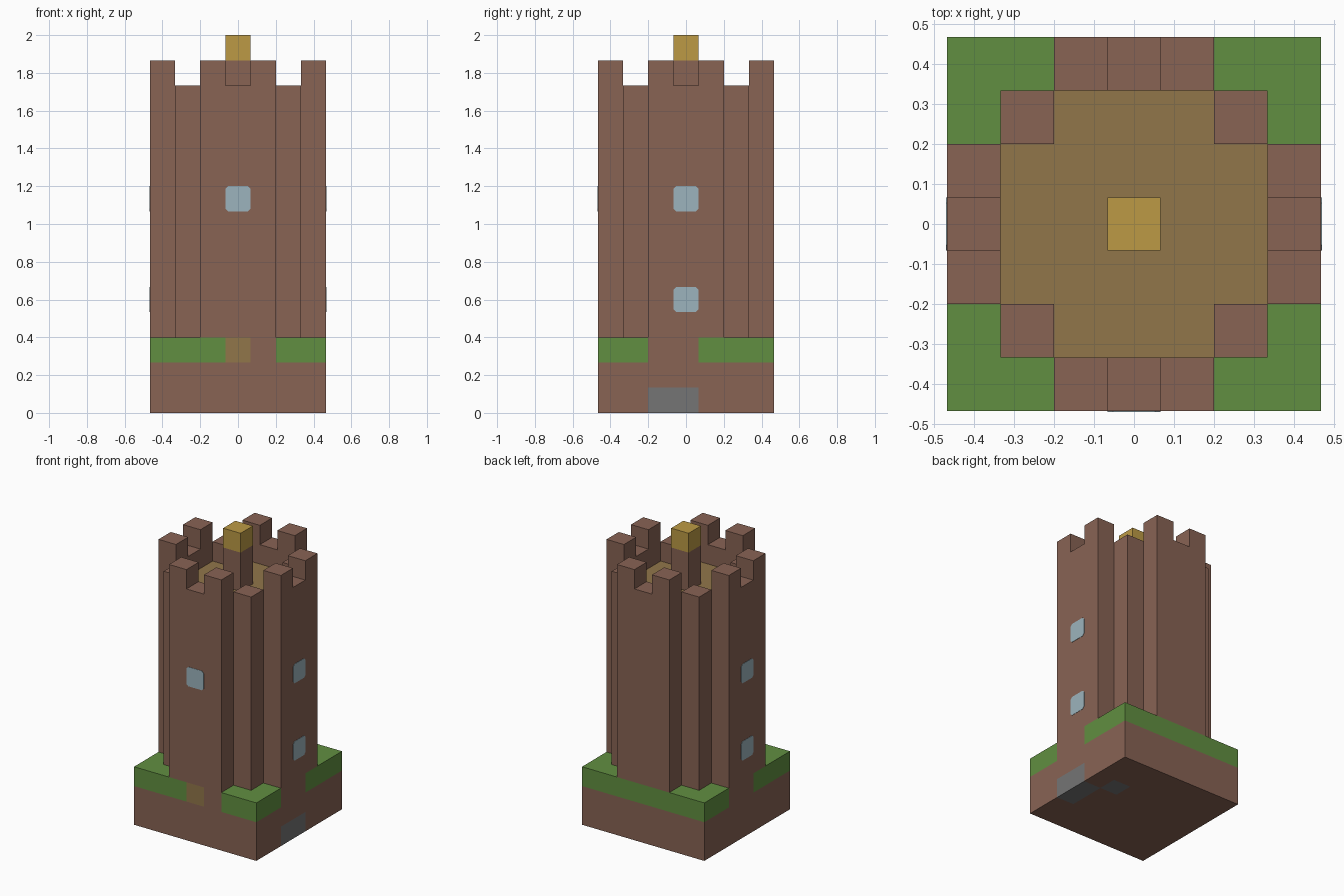
import bpy, bmesh
from math import pi
from mathutils import Matrix, Vector

if "Cube" in bpy.data.objects:
    bpy.data.objects.remove(bpy.data.objects["Cube"])

U = 2 / 15  # one building block


def material(name, rgb):
    lin = [((c / 255 + 0.055) / 1.055) ** 2.4 for c in rgb] + [1]
    m = bpy.data.materials.new(name)
    m.use_nodes = True
    m.diffuse_color = lin
    bsdf = m.node_tree.nodes["Principled BSDF"]
    bsdf.inputs["Base Color"].default_value = lin
    bsdf.inputs["Roughness"].default_value = 0.9
    return m


brick = material("brick_brown", (136, 99, 84))
grass = material("grass_green", (97, 143, 65))
wood = material("wood_tan", (145, 118, 74))
gold = material("gold", (188, 154, 69))
glass = material("window_blue", (156, 180, 189))
stone = material("stone_grey", (117, 117, 117))


def finish(name, bm, mats, turn=0):
    """Scale from block units, turn about z and make the object."""
    bmesh.ops.recalc_face_normals(bm, faces=bm.faces)
    bm.transform(Matrix.Rotation(turn * pi / 2, 4, "Z") @ Matrix.Scale(U, 4))
    me = bpy.data.meshes.new(name)
    bm.to_mesh(me)
    bm.free()
    for m in mats:
        me.materials.append(m)
    ob = bpy.data.objects.new(name, me)
    bpy.context.collection.objects.link(ob)
    return ob


def prism(name, outline, vector, mat, turn=0):
    """Extrude a flat outline along a vector."""
    bm = bmesh.new()
    face = bm.faces.new([bm.verts.new(p) for p in outline])
    new = bmesh.ops.extrude_face_region(bm, geom=[face])["geom"]
    bmesh.ops.translate(bm, vec=vector, verts=[g for g in new if isinstance(g, bmesh.types.BMVert)])
    return finish(name, bm, [mat], turn)


def block(name, x, y, w, d, z0, z1, mat, turn=0):
    """Box centred on x, y."""
    corners = [(x + i * w / 2, y + j * d / 2, z0) for i, j in ((-1, -1), (1, -1), (1, 1), (-1, 1))]
    return prism(name, corners, (0, 0, z1 - z0), mat, turn)


# Ground slab: stacked layers of square cells, coloured by cell
def ground_colour(c):
    x, y, z = c
    if z < 0.1:  # underside
        return 2 if (x > 2.9 and -1.1 < y < 0.1) or (round(x) == 2 and round(y) == 1) else 0
    if z < 1:  # stone step in the right side
        return 2 if x > 3.4 and -1.1 < y < 0.1 else 0
    if z < 2:
        return 0
    if z < 2.9:
        if y < -3.4 and -0.1 < x < 1.1:  # doorway and its jamb
            return 3 if x < 0.5 else 0
        if abs(x) > 3.4 and -1.1 < y * (1 if x > 0 else -1) < 0.1:
            return 0
    return 1


bm = bmesh.new()
bmesh.ops.create_grid(bm, x_segments=7, y_segments=7, size=3.5)
layer = bm.faces[:]
for i in range(3):
    new = bmesh.ops.extrude_face_region(bm, geom=layer)["geom"]
    bmesh.ops.translate(bm, vec=(0, 0, 1), verts=[g for g in new if isinstance(g, bmesh.types.BMVert)])
    layer = [g for g in new if isinstance(g, bmesh.types.BMFace)]
for f in bm.faces:
    f.material_index = ground_colour(f.calc_center_median())
finish("ground_slab", bm, [brick, grass, stone, wood])

# Walls, merlons and corner posts, one set per side
for turn, side in enumerate(("front", "right", "back", "left")):
    block(side + "_wall", 0, -3, 3, 1, 3, 13, brick, turn)
    for x in (-1, 1):
        block(side + "_merlon", x, -3, 1, 1, 13, 14, brick, turn)
    block(side + "_corner_post", 2, -2, 1, 1, 3, 13, brick, turn)

# Roof deck shaped like a plus
quarter = [Vector((1.5, -2.5, 11)), Vector((1.5, -1.5, 11)), Vector((2.5, -1.5, 11))]
deck = [Matrix.Rotation(k * pi / 2, 3, "Z") @ p for k in range(4) for p in quarter]
prism("roof_deck", deck, (0, 0, 1), wood)

# Beacon on the deck
block("beacon_post", 0, 0, 1, 1, 12, 14, brick)
block("beacon_top", 0, 0, 1, 1, 14, 15, gold)

# Window plates with clipped corners
for side, turn, sills in (("front", 0, (8,)), ("right", 1, (4, 8)), ("left", 3, (4, 8))):
    for z in sills:
        a, b = 0.5, 0.39
        ring = [(b, a), (a, b), (a, -b), (b, -a), (-b, -a), (-a, -b), (-a, b), (-b, a)]
        outline = [(u, -3.515, z + 0.5 + v) for u, v in ring]
        prism(side + "_window", outline, (0, 0.03, 0), glass, turn)
